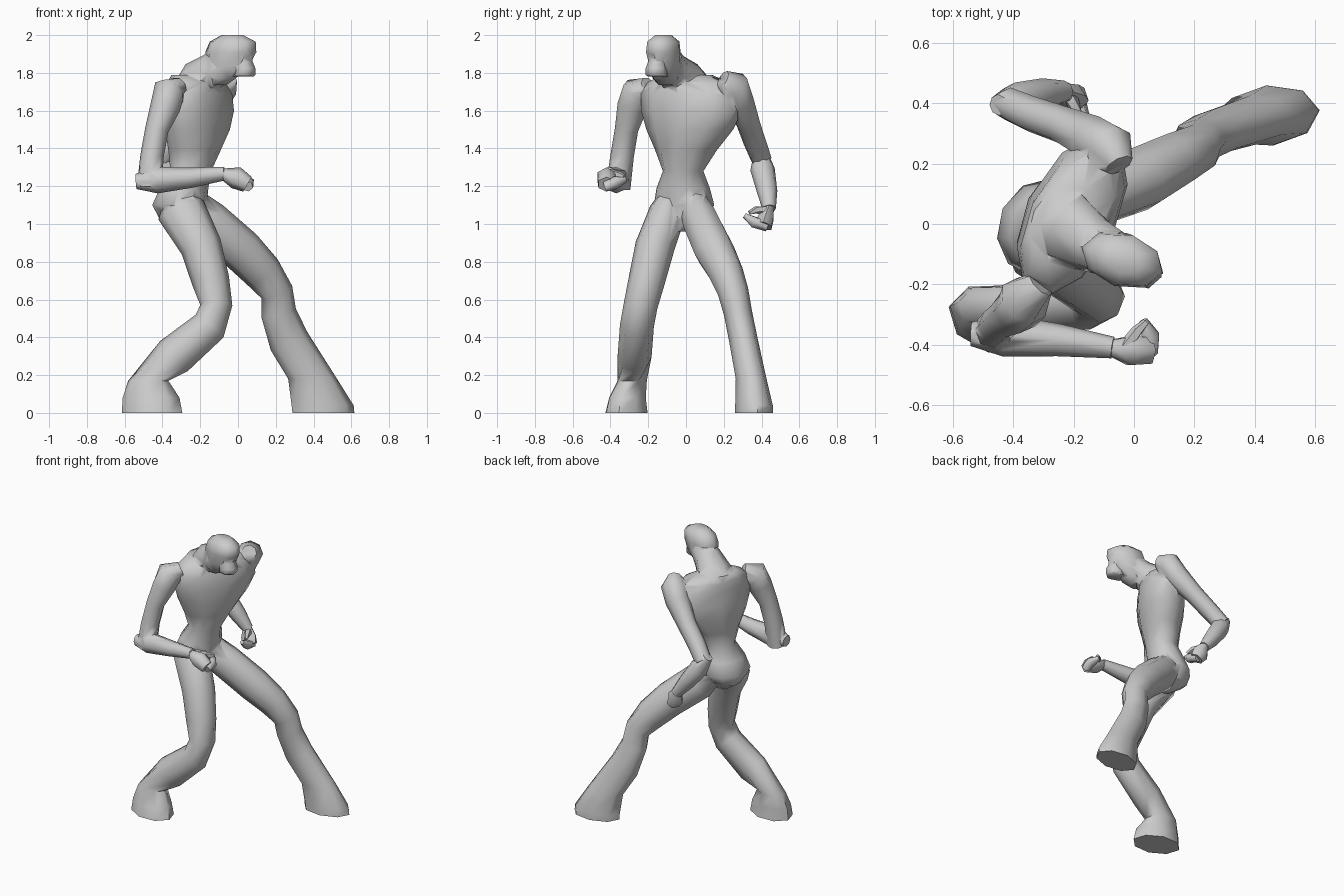
import bpy, bmesh, math
from mathutils import Vector


def smooth(ob, degrees):
    bpy.ops.object.select_all(action='DESELECT')
    ob.select_set(True)
    bpy.context.view_layer.objects.active = ob
    bpy.ops.object.shade_smooth_by_angle(angle=math.radians(degrees))


def loft(name, rings, n=8, flat=0, yaw=0):
    """Skin elliptical rings (x, y, z, half depth, half width) along a path.
    The last `flat` rings stay level and are turned by `yaw` degrees."""
    bm = bmesh.new()
    pts = [Vector(r[:3]) for r in rings]
    loops = []
    for i, r in enumerate(rings):
        a, b = pts[max(i - 1, 0)], pts[min(i + 1, len(pts) - 1)]
        t = (b - a).normalized()
        side = Vector((0, 1, 0))
        if i >= len(rings) - flat:
            t = Vector((0, 0, 1 if t.z > 0 else -1))
            w = math.radians(yaw)
            side = Vector((-math.sin(w), math.cos(w), 0))
        v = (side - t * side.dot(t)).normalized()
        u = v.cross(t)
        loops.append([bm.verts.new(pts[i] + u * r[3] * math.cos(k * math.tau / n)
                                   + v * r[4] * math.sin(k * math.tau / n))
                      for k in range(n)])
    for p, q in zip(loops, loops[1:]):
        for k in range(n):
            bm.faces.new((p[k], p[(k + 1) % n], q[(k + 1) % n], q[k]))
    bm.faces.new(loops[0])
    bm.faces.new(loops[-1])
    bmesh.ops.recalc_face_normals(bm, faces=bm.faces)
    me = bpy.data.meshes.new(name)
    bm.to_mesh(me)
    bm.free()
    ob = bpy.data.objects.new(name, me)
    bpy.context.collection.objects.link(ob)
    smooth(ob, 62)
    return ob


def tube(name, pts, **kw):
    """Loft with round rings (x, y, z, radius)."""
    return loft(name, [(*p, p[3]) for p in pts], **kw)


# Torso: twisted, narrow waist and broad chest
body = loft("body", [
    (-.26, -.02, .96, .06, .03),
    (-.30, -.01, 1.03, .125, .10),
    (-.31, -.01, 1.10, .14, .165),
    (-.285, -.015, 1.19, .125, .145),
    (-.25, -.015, 1.28, .11, .108),
    (-.23, .0, 1.39, .13, .17),
    (-.215, .02, 1.50, .15, .245),
    (-.205, .03, 1.60, .15, .29),
    (-.205, .02, 1.69, .14, .28),
    (-.22, .01, 1.75, .13, .23),
    (-.25, .005, 1.79, .09, .14)], n=10, flat=11, yaw=-26)
parts = []

# Neck leaning forward, and head
parts.append(loft("neck", [
    (-.28, .02, 1.69, .08, .15), (-.21, -.02, 1.765, .105, .125),
    (-.13, -.07, 1.815, .095, .095), (-.06, -.1, 1.87, .085, .08)]))
parts.append(loft("head", [
    (-.10, -.10, 1.735, .04, .045), (-.08, -.11, 1.77, .07, .07),
    (-.055, -.11, 1.83, .115, .085), (-.038, -.12, 1.91, .142, .09),
    (-.028, -.12, 1.965, .128, .085), (-.03, -.12, 2.0, .06, .045)],
    flat=6, yaw=-18))
parts.append(loft("nose", [
    (.02, -.15, 1.78, .065, .05), (.035, -.157, 1.79, .06, .058),
    (.035, -.157, 1.825, .06, .057), (.02, -.15, 1.86, .06, .05),
    (.0, -.14, 1.93, .08, .05)], n=6, flat=5, yaw=-18))

# Legs: bent knee, then flared trouser hem over the foot
parts.append(loft("right_leg", [
    (-.315, -.06, 1.19, .06, .05), (-.30, -.095, 1.07, .13, .098),
    (-.195, -.165, .88, .11, .105), (-.145, -.208, .70, .10, .097),
    (-.115, -.24, .57, .085, .09), (-.15, -.26, .46, .095, .09),
    (-.34, -.272, .30, .108, .09), (-.475, -.285, .17, .11, .08),
    (-.46, -.31, .08, .155, .10), (-.455, -.315, 0, .165, .115)],
    flat=3, yaw=-14))
parts.append(loft("left_leg", [
    (-.28, .03, 1.14, .08, .07), (-.16, .08, 1.01, .12, .10),
    (.02, .15, .86, .115, .108), (.13, .21, .745, .105, .094),
    (.205, .25, .64, .088, .082), (.215, .275, .53, .094, .075),
    (.27, .305, .38, .108, .076), (.395, .345, .18, .13, .082),
    (.448, .36, .04, .165, .10), (.452, .36, 0, .165, .10)],
    flat=3, yaw=6))

# Arms
parts.append(tube("right_upper_arm", [
    (-.31, -.20, 1.73, .05), (-.365, -.255, 1.70, .088), (-.385, -.285, 1.62, .08),
    (-.43, -.315, 1.5, .062), (-.455, -.338, 1.36, .062), (-.47, -.36, 1.19, .066)]))
parts.append(tube("right_forearm", [
    (-.54, -.365, 1.225, .04), (-.43, -.37, 1.232, .07),
    (-.25, -.385, 1.245, .054), (-.07, -.41, 1.267, .036)]))
parts.append(tube("left_upper_arm", [
    (-.05, .195, 1.765, .05), (-.08, .25, 1.735, .085), (-.13, .28, 1.65, .08),
    (-.24, .33, 1.53, .063), (-.34, .365, 1.43, .06), (-.42, .40, 1.34, .055)]))
parts.append(tube("left_forearm", [
    (-.45, .395, 1.38, .035), (-.39, .405, 1.29, .065),
    (-.30, .43, 1.17, .054), (-.23, .44, 1.08, .036)]))

# Weld trunk, head and limbs into one continuous smooth skin
for part in parts:
    bpy.context.view_layer.objects.active = body
    m = body.modifiers.new("weld", 'BOOLEAN')
    m.operation, m.solver, m.object = 'UNION', 'EXACT', part
    bpy.ops.object.modifier_move_to_index(modifier=m.name, index=0)
    bpy.ops.object.modifier_apply(modifier=m.name)
    bpy.data.objects.remove(part)
smooth(body, 75)

# Fists: palm, curled fingers and thumb
fists = {
    "right": ([(-.08, -.41, 1.265, .03, .03), (-.01, -.42, 1.245, .06, .055),
               (.05, -.42, 1.21, .045, .05)],
              [(.05, -.43, 1.2, .03), (.055, -.37, 1.22, .033), (.03, -.32, 1.235, .015)],
              [(-.03, -.41, 1.27, .025), (.01, -.355, 1.26, .02), (.04, -.325, 1.25, .012)]),
    "left": ([(-.235, .44, 1.09, .03, .03), (-.215, .425, 1.035, .06, .045),
              (-.19, .41, .99, .045, .05)],
             [(-.19, .43, .99, .03), (-.18, .36, 1.01, .033), (-.185, .31, 1.045, .015)],
             [(-.21, .42, 1.07, .025), (-.19, .37, 1.075, .02), (-.175, .335, 1.06, .012)])}
for side, (palm, fingers, thumb) in fists.items():
    loft(side + "_palm", palm, n=6)
    tube(side + "_fingers", fingers, n=6)
    tube(side + "_thumb", thumb, n=5)
